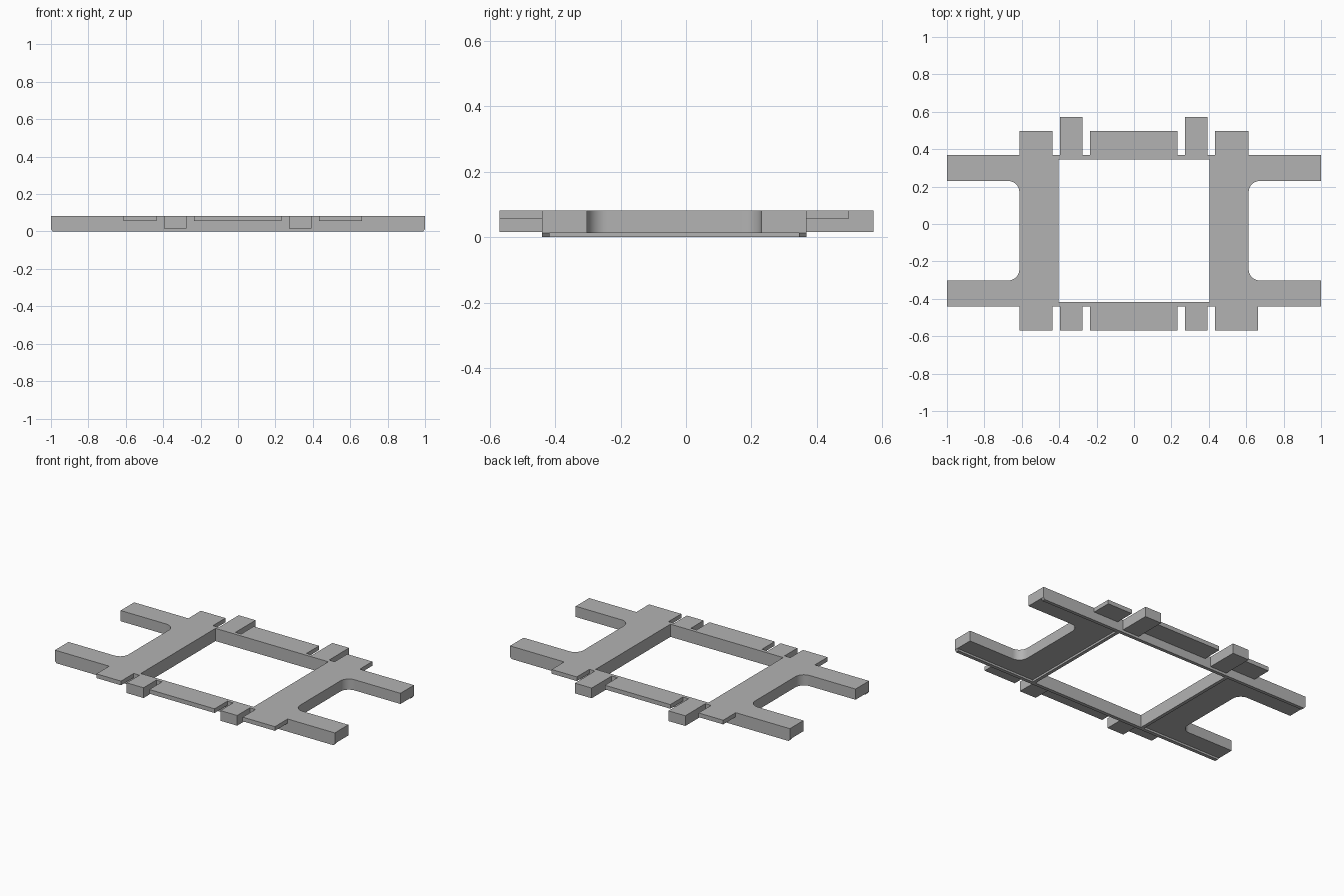
import bpy
import math

if "Cube" in bpy.data.objects:
    bpy.data.objects.remove(bpy.data.objects["Cube"], do_unlink=True)

# Main dimensions
TOP, FLOOR = 0.082, 0.013
FRONT, BACK = -0.44, 0.368
IN_FRONT, IN_BACK = -0.417, 0.346
INNER, SIDE, REACH = 0.403, 0.613, 1.0
ARM, FILLET, RAIL = 0.138, 0.06, 0.022

grey = bpy.data.materials.new("plain_grey")
grey.use_nodes = True
colour = (0.45, 0.45, 0.45, 1)
grey.diffuse_color = colour
grey.node_tree.nodes["Principled BSDF"].inputs["Base Color"].default_value = colour


def prism(name, loops, low, high):
    """Extrude closed plan outlines; later loops become holes."""
    curve = bpy.data.curves.new(name, "CURVE")
    curve.dimensions = "2D"
    curve.fill_mode = "BOTH"
    curve.extrude = (high - low) / 2
    for loop in loops:
        spline = curve.splines.new("POLY")
        spline.points.add(len(loop) - 1)
        for point, (x, y) in zip(spline.points, loop):
            point.co = (x, y, 0, 1)
        spline.use_cyclic_u = True
    obj = bpy.data.objects.new(name, curve)
    bpy.context.collection.objects.link(obj)
    obj.location.z = (low + high) / 2
    bpy.ops.object.select_all(action="DESELECT")
    obj.select_set(True)
    bpy.context.view_layer.objects.active = obj
    bpy.ops.object.convert(target="MESH")
    obj = bpy.context.object
    obj.data.materials.clear()
    obj.data.materials.append(grey)
    bpy.ops.object.shade_smooth_by_angle(angle=math.radians(30))
    return obj


def rect(x0, x1, y0, y1):
    return [(x0, y0), (x1, y0), (x1, y1), (x0, y1)]


def arc(cx, cy, start, end, steps=10):
    angles = [math.radians(start + (end - start) * i / steps) for i in range(steps + 1)]
    return [(cx + FILLET * math.cos(a), cy + FILLET * math.sin(a)) for a in angles]


# Frame with four arms, filleted between each pair
low_arm, high_arm = FRONT + ARM, BACK - ARM
half = [(REACH, FRONT), (REACH, low_arm)]
half += arc(SIDE + FILLET, low_arm + FILLET, 270, 180)
half += arc(SIDE + FILLET, high_arm - FILLET, 180, 90)
half += [(REACH, high_arm), (REACH, BACK)]
outline = half + [(-x, y) for x, y in reversed(half)]
prism("frame", [outline, rect(-INNER, INNER, IN_FRONT, IN_BACK)], FLOOR, TOP)

# Underside rails, the long ones with bevelled ends
for name, y0, y1 in (("front_rail", FRONT, IN_FRONT), ("back_rail", IN_BACK, BACK)):
    rail = prism(name, [rect(-REACH, REACH, y0, y1)], 0, FLOOR)
    for v in rail.data.vertices:
        if v.co.z < 0:
            v.co.x *= 0.99
for name, side in (("left_rail", 1), ("right_rail", -1)):
    x0, x1 = sorted((side * INNER, side * (INNER + RAIL)))
    prism(name, [rect(x0, x1, IN_FRONT, IN_BACK)], 0, FLOOR)

# Thin top tabs and deep blocks along the front and back
THIN, DEEP = 0.055, 0.016
for end, root, thin_tip, deep_tip, left_edge in (
        ("front", FRONT, -0.57, -0.57, 0.663), ("back", BACK, 0.496, 0.573, SIDE)):
    for name, x0, x1, tip, low in (
            ("right_tab", -SIDE, -0.437, thin_tip, THIN),
            ("middle_tab", -0.235, 0.232, thin_tip, THIN),
            ("left_tab", 0.433, left_edge, thin_tip, THIN),
            ("right_block", -0.396, -0.276, deep_tip, DEEP),
            ("left_block", 0.273, 0.393, deep_tip, DEEP)):
        y0, y1 = sorted((root, tip))
        prism(end + "_" + name, [rect(x0, x1, y0, y1)], low, TOP)
